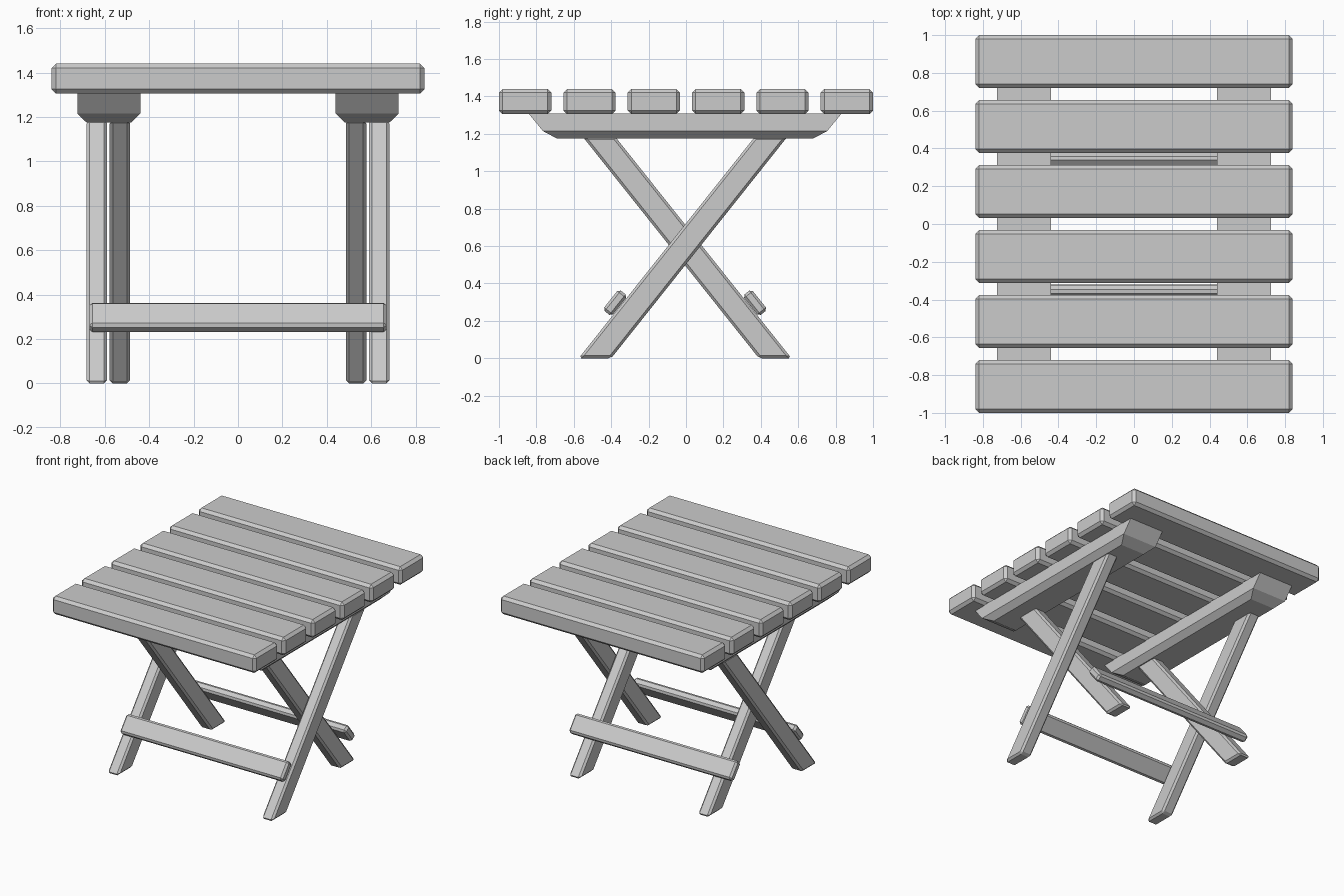
import bpy, bmesh
from math import radians, sin, cos, tan
from mathutils import Matrix

if "Cube" in bpy.data.objects:
    bpy.data.objects.remove(bpy.data.objects["Cube"])

LEAN = radians(38.5)   # leg angle from vertical
YC = -0.005            # y of the leg crossing


def loft(name, rings, bevel=0.0):
    """Closed solid through rectangles (x0, x1, y0, y1, z), optionally chamfered."""
    bm = bmesh.new()
    loops = [[bm.verts.new(p) for p in ((x0, y0, z), (x1, y0, z), (x1, y1, z), (x0, y1, z))]
             for x0, x1, y0, y1, z in rings]
    for a, b in zip(loops, loops[1:]):
        for i in range(4):
            j = (i + 1) % 4
            bm.faces.new((a[i], a[j], b[j], b[i]))
    bm.faces.new(loops[0][::-1])
    bm.faces.new(loops[-1])
    if bevel:
        bmesh.ops.bevel(bm, geom=bm.edges[:], offset=bevel, segments=1,
                        affect='EDGES', profile=0.5)
    bmesh.ops.recalc_face_normals(bm, faces=bm.faces[:])
    mesh = bpy.data.meshes.new(name)
    bm.to_mesh(mesh)
    bm.free()
    ob = bpy.data.objects.new(name, mesh)
    bpy.context.collection.objects.link(ob)
    return ob


# Table top slats
for i in range(6):
    slat = loft(f"slat_{i + 1}", [(-0.84, 0.84, -0.14, 0.14, -0.0675),
                                  (-0.84, 0.84, -0.14, 0.14, 0.0675)], 0.02)
    slat.location = (0, -0.86 + 0.344 * i, 1.3725)

for side, sx in (("left", -1), ("right", 1)):
    # Rails under the slats, tapering downwards
    rail = loft(f"{side}_rail", [(-0.1, 0.1, -0.685, 0.685, 1.175),
                                 (-0.142, 0.142, -0.76, 0.76, 1.215),
                                 (-0.142, 0.142, -0.838, 0.838, 1.31)])
    rail.location = (0.582 * sx, YC, 0)

    # Crossed legs: outer pair stands in front, inner pair at the back
    for kind, x, fy in (("front", 0.636, -1), ("back", 0.532, 1)):
        foot, top = 0.482 * fy, (0.482 - 1.185 * tan(LEAN)) * fy
        leg = loft(f"{side}_{kind}_leg", [(-0.046, 0.046, foot - 0.087, foot + 0.087, 0),
                                          (-0.046, 0.046, top - 0.087, top + 0.087, 1.185)], 0.014)
        leg.location = (x * sx, YC, 0)

# Stretchers lying on the outer faces of the legs
for kind, fy in (("front", -1), ("back", 1)):
    bar = loft(f"{kind}_stretcher", [(-0.67, 0.67, -0.03, 0.03, -0.07),
                                     (-0.67, 0.67, -0.03, 0.03, 0.07)], 0.014)
    bar.location = (0, YC + 0.374 * fy, 0.297)
    bar.rotation_euler.x = LEAN * fy
